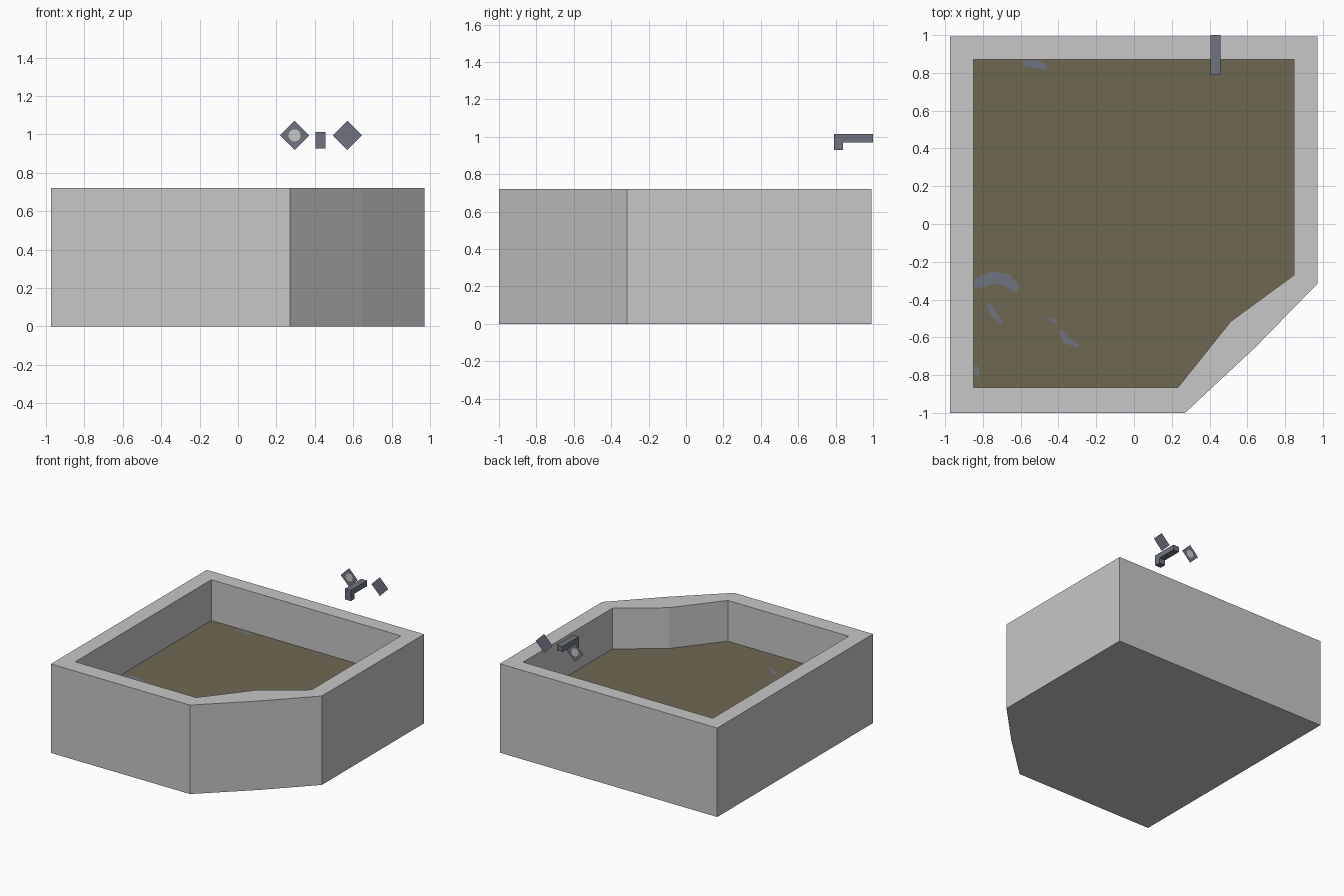
import bpy, bmesh, math
from mathutils import Vector

if "Cube" in bpy.data.objects:
    bpy.data.objects.remove(bpy.data.objects["Cube"])


def material(name, colour):
    m = bpy.data.materials.new(name)
    m.diffuse_color = (*colour, 1)
    m.use_nodes = True
    m.node_tree.nodes["Principled BSDF"].inputs["Base Color"].default_value = m.diffuse_color
    return m


stone = material("light grey", (0.57, 0.57, 0.57))
murk = material("murky brown", (0.158, 0.139, 0.085))
metal = material("blue grey", (0.156, 0.172, 0.214))


def finish(name, bm, *mats, recalc=True):
    if recalc:
        bmesh.ops.recalc_face_normals(bm, faces=bm.faces)
    me = bpy.data.meshes.new(name)
    bm.to_mesh(me)
    bm.free()
    for m in mats:
        me.materials.append(m)
    ob = bpy.data.objects.new(name, me)
    bpy.context.collection.objects.link(ob)
    return ob


def ring(bm, pts, z):
    return [bm.verts.new((x, y, z)) for x, y in pts]


def bridge(bm, a, b):
    n = len(a)
    return [bm.faces.new((a[i], a[(i + 1) % n], b[(i + 1) % n], b[i])) for i in range(n)]


# Tub: cut-corner outline, flat rim, inner walls and basin floor
outer = [(-0.975, -1), (0.27, -1), (0.645, -0.65), (0.972, -0.315), (0.972, 0.993), (-0.975, 0.993)]
inner = [(-0.85, -0.866), (0.232, -0.866), (0.513, -0.515), (0.848, -0.27), (0.848, 0.872), (-0.85, 0.872)]
RIM, WATER = 0.72, 0.39
bm = bmesh.new()
loops = [ring(bm, outer, 0), ring(bm, outer, RIM), ring(bm, inner, RIM), ring(bm, inner, WATER - 0.01)]
for a, b in zip(loops, loops[1:]):
    bridge(bm, a, b)
bm.faces.new(loops[0][::-1])
bm.faces.new(loops[-1])
finish("tub", bm, stone)

# Dirty water surface
bm = bmesh.new()
bm.faces.new(ring(bm, inner, WATER))
finish("water", bm, murk, recalc=False)

# Ripple patches just above the water: thin strips along short paths
ripples = [
    (0.022, [(-0.59, 0.85), (-0.52, 0.848), (-0.465, 0.83)]),
    (0.033, [(-0.849, -0.315), (-0.80, -0.305), (-0.75, -0.285), (-0.67, -0.297), (-0.62, -0.35)]),
    (0.016, [(-0.77, -0.425), (-0.745, -0.475), (-0.70, -0.525)]),
    (0.014, [(-0.45, -0.50), (-0.41, -0.52)]),
    (0.017, [(-0.39, -0.565), (-0.36, -0.615), (-0.295, -0.648)]),
    (0.025, [(-0.838, -0.755), (-0.835, -0.81)]),
]
bm = bmesh.new()
for half, path in ripples:
    pts = [Vector(p) for p in path]
    pairs = []
    for i, p in enumerate(pts):
        d = (pts[min(i + 1, len(pts) - 1)] - pts[max(i - 1, 0)]).normalized()
        side = Vector((-d.y, d.x)) * half * (0.6 if i in (0, len(pts) - 1) else 1)
        pairs.append([bm.verts.new((max(q.x, -0.849), q.y, WATER + 0.003)) for q in (p + side, p - side)])
    for (a, b), (c, d) in zip(pairs, pairs[1:]):
        bm.faces.new((a, b, d, c))
finish("ripples", bm, metal, recalc=False)

# Tap: L-shaped side profile extruded across x
profile = [(0.79, 0.928), (0.84, 0.928), (0.84, 0.97), (1.0, 0.97), (1.0, 1.014), (0.79, 1.014)]
bm = bmesh.new()
sides = [[bm.verts.new((x, y, z)) for y, z in profile] for x in (0.404, 0.457)]
bridge(bm, *sides)
for s in sides:
    bm.faces.new(s)
finish("tap", bm, metal)


# Handles: flat diamonds, one with a pale round button on it
def handle(name, x, button):
    bm = bmesh.new()
    n, half, r, y, z = 16, 0.076, 0.032, 1.0, 0.995
    rim, disc = [], []
    for i in range(n):
        c, s = math.cos(i * math.tau / n), math.sin(i * math.tau / n)
        k = half / (abs(c) + abs(s))
        rim.append(bm.verts.new((x + k * c, y, z + k * s)))
        disc.append(bm.verts.new((x + r * c, y, z + r * s)))
    bridge(bm, rim, disc)
    bm.faces.new(disc).material_index = 1 if button else 0
    # all faces look towards the front
    bm.normal_update()
    bmesh.ops.reverse_faces(bm, faces=[f for f in bm.faces if f.normal.y > 0])
    finish(name, bm, metal, stone, recalc=False)


handle("left_handle", 0.295, True)
handle("right_handle", 0.57, False)
